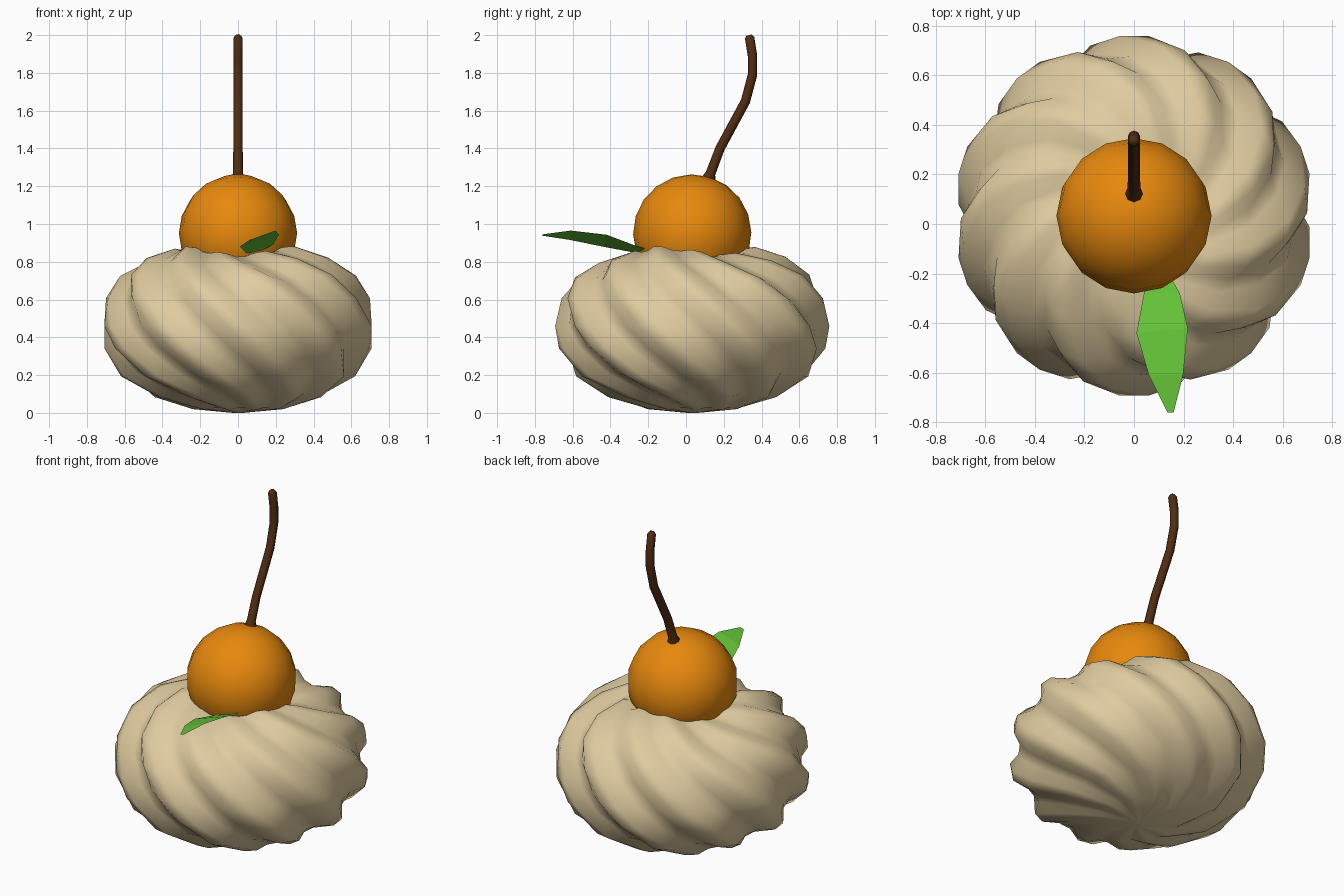
import bpy, bmesh, math
from mathutils import Vector

if "Cube" in bpy.data.objects:
    bpy.data.objects.remove(bpy.data.objects["Cube"])

CY = 0.033  # shared y centre of the cream and the fruit


def material(name, rgb):
    m = bpy.data.materials.new(name)
    m.diffuse_color = (*rgb, 1)
    m.use_nodes = True
    m.node_tree.nodes["Principled BSDF"].inputs["Base Color"].default_value = m.diffuse_color
    return m


def finish(obj, mat, angle=None):
    obj.data.materials.append(mat)
    if angle:
        bpy.ops.object.select_all(action='DESELECT')
        bpy.context.view_layer.objects.active = obj
        obj.select_set(True)
        bpy.ops.object.shade_smooth_by_angle(angle=math.radians(angle))


def skin_rings(name, rings):
    """Join equal-sized rings of points into a closed capped tube."""
    bm = bmesh.new()
    rows = [[bm.verts.new(p) for p in ring] for ring in rings]
    n = len(rows[0])
    for a, b in zip(rows, rows[1:]):
        for i in range(n):
            j = (i + 1) % n
            bm.faces.new((a[i], a[j], b[j], b[i]))
    bm.faces.new(rows[0][::-1])
    bm.faces.new(rows[-1])
    bmesh.ops.recalc_face_normals(bm, faces=bm.faces)
    me = bpy.data.meshes.new(name)
    bm.to_mesh(me)
    bm.free()
    obj = bpy.data.objects.new(name, me)
    bpy.context.collection.objects.link(obj)
    return obj


cream = material("cream", (0.74, 0.60, 0.35))
orange = material("orange", (0.80, 0.25, 0.004))
brown = material("stem_brown", (0.085, 0.026, 0.006))
green = material("leaf_green", (0.13, 0.56, 0.04))

# Cream swirl: ten soft lobes that twist as they climb the profile
profile = [(0.03, 0), (0.24, 0.018), (0.45, 0.08), (0.63, 0.19), (0.72, 0.34),
           (0.74, 0.46), (0.71, 0.61), (0.635, 0.73), (0.50, 0.815),
           (0.34, 0.865), (0.2, 0.85)]
LOBES, STEPS = 10, 4
arc = [0.0]
for (r0, z0), (r1, z1) in zip(profile, profile[1:]):
    arc.append(arc[-1] + math.hypot(r1 - r0, z1 - z0))
rings = []
for (r, z), s in zip(profile, arc):
    twist = -math.radians(82) * (s - arc[5])
    fade = min(1, r / 0.62) ** 1.3
    crown = max(0, min(1, (z - 0.65) / 0.2))
    ring = []
    for i in range(LOBES * STEPS):
        a = math.tau * (i + 0.5) / (LOBES * STEPS)
        k = 1 - 0.11 * fade * (1 - math.cos(LOBES * a)) / 2
        t = a + twist + math.pi / 2
        # three broad swells around the crown
        swell = 0.02 * crown * math.cos(3 * (t - math.pi / 2))
        ring.append((r * k * math.cos(t), CY + r * k * math.sin(t),
                     0.43 + (z - 0.43) * k + swell))
    rings.append(ring)
finish(skin_rings("cream_swirl", rings), cream, 100)

# Fruit, tipped back towards its stem
bpy.ops.mesh.primitive_uv_sphere_add(segments=16, ring_count=10, radius=0.313,
                                     location=(0, CY, 0.95),
                                     rotation=(math.radians(-17), 0, 0))
fruit = bpy.context.object
fruit.name = "fruit"
finish(fruit, orange, 60)

# Stem: eight-sided tube along a bent path (y, z, radius)
path = [(0.115, 1.22, 0.045), (0.13, 1.268, 0.026), (0.18, 1.4, 0.025),
        (0.315, 1.65, 0.025), (0.352, 1.79, 0.025), (0.352, 1.89, 0.025),
        (0.337, 1.985, 0.025), (0.333, 2.0, 0.014)]
rings = []
for i, (y, z, r) in enumerate(path):
    p, q = path[max(i - 1, 0)], path[min(i + 1, len(path) - 1)]
    d = Vector((0, q[0] - p[0], q[1] - p[1])).normalized()
    side, up = Vector((1, 0, 0)), d.cross(Vector((1, 0, 0)))
    rings.append([Vector((0, y, z)) + r * (side * math.cos(t) + up * math.sin(t))
                  for t in (math.tau * k / 8 for k in range(8))])
finish(skin_rings("stem", rings), brown, 60)

# Leaf: single thin sheet, left and right edge points row by row
left = [(0.07, -0.2, 0.835), (0.04, -0.28, 0.85), (0.01, -0.44, 0.88),
        (0.06, -0.61, 0.915), (0.135, -0.76, 0.938)]
right = [(0.14, -0.2, 0.865), (0.185, -0.28, 0.89), (0.217, -0.42, 0.943),
         (0.198, -0.61, 0.965), (0.16, -0.76, 0.945)]
me = bpy.data.meshes.new("leaf")
me.from_pydata(left + right, [], [(i, i + 1, i + 6, i + 5) for i in range(4)])
leaf = bpy.data.objects.new("leaf", me)
bpy.context.collection.objects.link(leaf)
finish(leaf, green)
